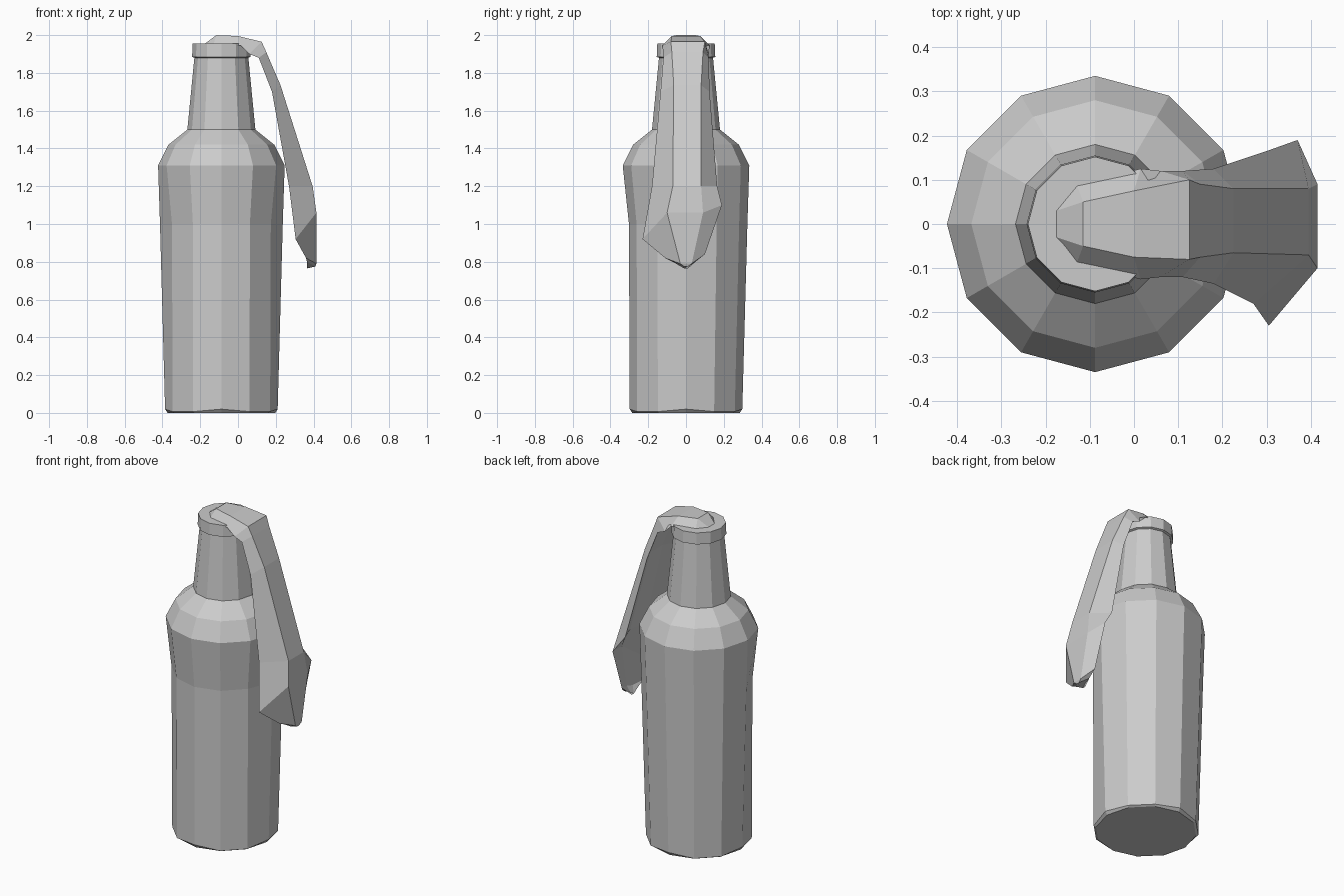
import bpy, bmesh, math

grey = bpy.data.materials.new("plain_grey")
grey.diffuse_color = (0.6, 0.6, 0.6, 1)


def loft(name, rings):
    """Skin a list of closed rings and cap both ends."""
    bm = bmesh.new()
    vs = [[bm.verts.new(p) for p in ring] for ring in rings]
    n = len(rings[0])
    for a, b in zip(vs, vs[1:]):
        for i in range(n):
            j = (i + 1) % n
            bm.faces.new((a[i], a[j], b[j], b[i]))
    bm.faces.new(vs[0][::-1])
    bm.faces.new(vs[-1])
    bmesh.ops.recalc_face_normals(bm, faces=bm.faces)
    me = bpy.data.meshes.new(name)
    bm.to_mesh(me)
    bm.free()
    me.materials.append(grey)
    ob = bpy.data.objects.new(name, me)
    bpy.context.collection.objects.link(ob)
    return ob


# Bottle: twelve-sided body, shoulder, neck and lip
CX, SIDES = -0.088, 12
profile = [(0.285, 0.0), (0.298, 0.02), (0.325, 1.0), (0.335, 1.31), (0.28, 1.42),
           (0.18, 1.50), (0.143, 1.88), (0.155, 1.885), (0.152, 1.955)]
rings = []
for r, z in profile:
    ring = []
    for k in range(SIDES):
        a = 2 * math.pi * k / SIDES
        rr, zz = r, z
        if z == 1.0 and k > 6:          # front half is slightly pinched
            rr = 0.302
        if z == 0.02 and k % 3:         # wavy bottom edge
            zz = 0.007
        ring.append((CX + rr * math.cos(a), rr * math.sin(a), zz))
    rings.append(ring)
loft("bottle", rings)

# Rag: folded strip hanging from the mouth
# outer x,z | left edge x,z | right edge x,z | y: left edge, left fold, right fold, right edge
sections = [
    (-.175, 1.955, -.165, 1.945, -.165, 1.945, -.05, -.03, .03, .05),
    (-.115, 2.0, -.13, 1.95, -.13, 1.95, -.09, -.05, .05, .09),
    (0, 1.995, .015, 1.945, .015, 1.945, -.125, -.075, .075, .125),
    (.125, 1.965, .06, 1.90, .06, 1.90, -.12, -.08, .10, .12),
    (.15, 1.91, .11, 1.88, .11, 1.88, -.12, -.075, .09, .12),
    (.225, 1.735, .18, 1.70, .18, 1.70, -.135, -.065, .08, .125),
    (.395, 1.20, .27, 1.20, .30, 1.20, -.18, -.07, .08, .165),
    (.415, 1.06, .305, .92, .37, 1.10, -.23, -.10, .09, .19),
    (.415, .79, .36, .82, .37, .84, -.11, -.03, .03, .10),
]
rag = []
for ox, oz, lx, lz, rx, rz, yl, fl, fr, yr in sections:
    # inner side is hollowed towards the outer side
    def inner(ex, ez, y):
        return (ex * 0.6 + ox * 0.4, y * 0.8, ez * 0.6 + oz * 0.4)
    rag.append([(lx, yl, lz), (ox, fl, oz), (ox, fr, oz), (rx, yr, rz),
                inner(rx, rz, fr), inner(lx, lz, fl)])
# drooping tip
rag.append([(.365, -.07, .80), (.41, -.01, .775), (.41, .01, .775), (.37, .05, .80),
            (.365, .01, .765), (.365, -.01, .765)])
loft("rag", rag)
